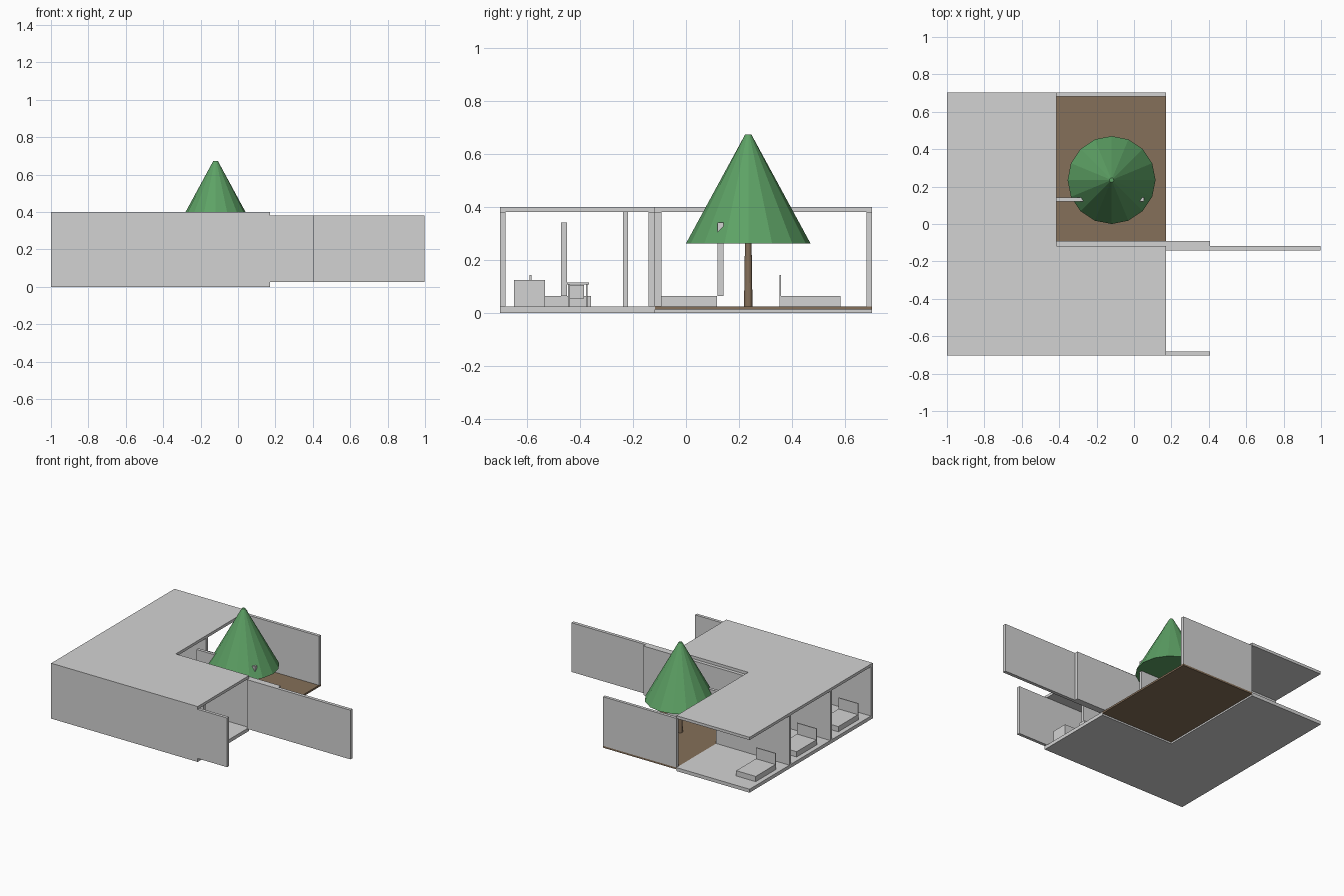
import bpy, math

if "Cube" in bpy.data.objects:
    bpy.data.objects.remove(bpy.data.objects["Cube"])


def material(name, rgb):
    m = bpy.data.materials.new(name)
    m.diffuse_color = (*rgb, 1)
    m.use_nodes = True
    m.node_tree.nodes["Principled BSDF"].inputs["Base Color"].default_value = m.diffuse_color
    return m


GREY = material("pale_grey", (0.65, 0.65, 0.65))
BROWN = material("earth_brown", (0.235, 0.16, 0.10))
GREEN = material("leaf_green", (0.11, 0.36, 0.13))


def prism(name, outline, z0, z1, mat):
    """Extrude a flat outline from z0 to z1."""
    n = len(outline)
    verts = [(x, y, z) for z in (z0, z1) for x, y in outline]
    faces = [tuple(reversed(range(n))), tuple(range(n, 2 * n))]
    faces += [(i, (i + 1) % n, n + (i + 1) % n, n + i) for i in range(n)]
    mesh = bpy.data.meshes.new(name)
    mesh.from_pydata(verts, [], faces)
    mesh.materials.append(mat)
    ob = bpy.data.objects.new(name, mesh)
    bpy.context.collection.objects.link(ob)
    return ob


def box(name, x0, x1, y0, y1, z0, z1, mat=GREY):
    return prism(name, [(x0, y0), (x1, y0), (x1, y1), (x0, y1)], z0, z1, mat)


def cone(name, r1, r2, z0, z1, mat):
    bpy.ops.mesh.primitive_cone_add(vertices=16, radius1=r1, radius2=r2, depth=z1 - z0,
                                    location=(-0.12, 0.235, (z0 + z1) / 2))
    ob = bpy.context.object
    ob.name = name
    ob.data.materials.append(mat)


XL, XI, XR = -1.0, -0.415, 0.17      # left edge, inner corner, right edge
YF, YI, YB = -0.703, -0.117, 0.703   # front, inner corner, back
FLOOR, CEIL = 0.025, 0.38

# L-shaped floor and roof slabs, with the courtyard ground in the corner
ell = [(XL, YF), (XR, YF), (XR, YI), (XI, YI), (XI, YB), (XL, YB)]
prism("floor_slab", ell, 0, FLOOR, GREY)
prism("roof_slab", ell, CEIL, 0.40, GREY)
box("courtyard_ground", XI, XR, YI, YB, 0.012, FLOOR, BROWN)

# Full-height walls
box("front_wall", XL, 0.405, YF, YF + 0.022, FLOOR, CEIL)
box("courtyard_wall", XI, 0.405, YI, YI + 0.025, FLOOR, CEIL)
box("side_wall", 0.17, 0.997, YI - 0.024, YI, FLOOR, CEIL)
box("back_wall", XI, XR, YB - 0.022, YB, FLOOR, CEIL)
for i, y in enumerate((-0.228, 0.238)):
    box(f"room_divider_{i}", XL, XI, y - 0.01, y + 0.01, FLOOR, CEIL)

# Raised screens
for i, y in enumerate((-0.46, 0.13)):
    box(f"screen_{i}", XI, 0.053, y - 0.011, y + 0.011, 0.063, 0.342)

# One bed with headboard in each room
for i, y in enumerate((-0.587, -0.112, 0.355)):
    box(f"bed_{i}", -0.966, -0.81, y, y + 0.229, FLOOR, 0.063)
    box(f"headboard_{i}", -0.966, -0.81, y - 0.003, y + 0.004, FLOOR, 0.143)

# Living area: counter, small table and seat
box("counter", -0.10, 0.14, -0.65, -0.532, FLOOR, 0.125)
box("table_top", -0.10, 0.06, -0.45, -0.367, 0.107, 0.114)
for i, x in enumerate((-0.09, 0.05)):
    for j, y in enumerate((-0.442, -0.375)):
        box(f"table_leg_{i}{j}", x - 0.003, x + 0.003, y - 0.003, y + 0.003, FLOOR, 0.107)
box("seat", 0.065, 0.10, -0.44, -0.385, 0.055, 0.105)

# Courtyard tree
cone("tree_trunk", 0.016, 0.012, FLOOR, 0.30, BROWN)
cone("tree_crown", 0.235, 0.012, 0.262, 0.673, GREEN)
